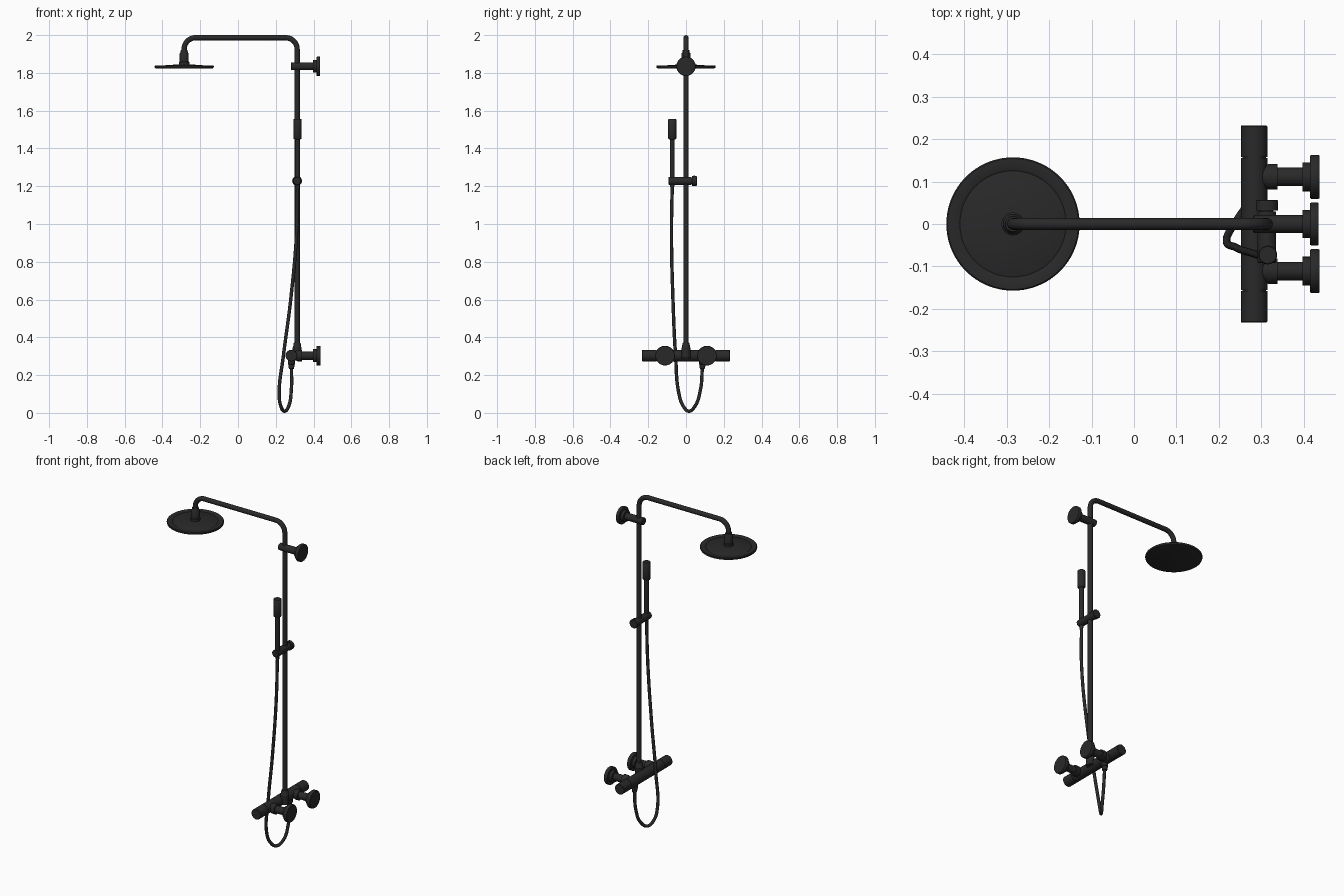
import bpy, math
from mathutils import Vector

cube = bpy.data.objects.get("Cube")
if cube:
    bpy.data.objects.remove(cube)

black = bpy.data.materials.new("matte_black")
black.use_nodes = True
COLOR = (0.022, 0.022, 0.022, 1)
black.diffuse_color = COLOR
bsdf = black.node_tree.nodes["Principled BSDF"]
bsdf.inputs["Base Color"].default_value = COLOR
bsdf.inputs["Roughness"].default_value = 0.5


def finish(obj):
    obj.data.materials.append(black)
    bpy.ops.object.select_all(action='DESELECT')
    obj.select_set(True)
    bpy.context.view_layer.objects.active = obj
    bpy.ops.object.shade_smooth_by_angle(angle=math.radians(35))
    return obj


def turned(name, origin, axis, profile, sides=48):
    """Closed solid of revolution; profile holds (distance along axis, radius)."""
    turn = Vector((0, 0, 1)).rotation_difference(Vector(axis))
    verts, faces = [], []
    for dist, radius in profile:
        for i in range(sides):
            a = math.tau * i / sides
            p = Vector((radius * math.cos(a), radius * math.sin(a), dist))
            verts.append(Vector(origin) + turn @ p)
    for r in range(len(profile) - 1):
        for i in range(sides):
            j = (i + 1) % sides
            b, t = r * sides, (r + 1) * sides
            faces.append((b + i, b + j, t + j, t + i))
    faces.append(tuple(reversed(range(sides))))
    faces.append(tuple(range(len(verts) - sides, len(verts))))
    mesh = bpy.data.meshes.new(name)
    mesh.from_pydata(verts, [], faces)
    obj = bpy.data.objects.new(name, mesh)
    bpy.context.collection.objects.link(obj)
    return finish(obj)


def tube(name, points, radius, smooth=False):
    """Round pipe along a poly path, or along a smooth spline."""
    curve = bpy.data.curves.new(name, 'CURVE')
    curve.dimensions = '3D'
    curve.bevel_depth = radius
    curve.bevel_resolution = 6
    curve.use_fill_caps = True
    curve.resolution_u = 12
    spline = curve.splines.new('BEZIER' if smooth else 'POLY')
    pts = spline.bezier_points if smooth else spline.points
    pts.add(len(points) - 1)
    for p, co in zip(pts, points):
        if smooth:
            p.co = co
            p.handle_left_type = p.handle_right_type = 'AUTO'
        else:
            p.co = (*co, 1)
    obj = bpy.data.objects.new(name, curve)
    bpy.context.collection.objects.link(obj)
    bpy.ops.object.select_all(action='DESELECT')
    obj.select_set(True)
    bpy.context.view_layer.objects.active = obj
    bpy.ops.object.convert(target='MESH')
    return finish(bpy.context.view_layer.objects.active)


X, Y, Z = (1, 0, 0), (0, 1, 0), (0, 0, 1)
COL, HEAD, BODY = 0.313, -0.285, 0.283   # x of column, rain head, mixer body
TOP, BEND, MIX = 1.986, 0.06, 0.303

# Column and overhead arm with two rounded bends
path = [(COL, 0, MIX)]
for cx, start in ((COL - BEND, 0), (HEAD + BEND, 90)):
    for k in range(13):
        a = math.radians(start + 90 * k / 12)
        path.append((cx + BEND * math.cos(a), 0, TOP - BEND + BEND * math.sin(a)))
path.append((HEAD, 0, 1.88))
tube("riser_pipe", path, 0.014)

# Rain head with raised rim step, and its swivel joint
turned("rain_head", (HEAD, 0, 0), Z,
       [(1.824, 0.150), (1.826, 0.155), (1.831, 0.157), (1.836, 0.157),
        (1.839, 0.154), (1.840, 0.130), (1.837, 0.125), (1.839, 0.120),
        (1.845, 0.030)], 96)
turned("head_joint", (HEAD, 0, 0), Z,
       [(1.838, 0.027), (1.858, 0.027), (1.860, 0.024), (1.902, 0.024),
        (1.908, 0.020), (1.920, 0.018)])

# Upper wall bracket
turned("upper_bracket_arm", (0, 0, 1.835), X,
       [(0.280, 0.018), (0.283, 0.021), (0.400, 0.021)])
turned("upper_bracket_flange", (0, 0, 1.835), X,
       [(0.397, 0.033), (0.415, 0.033), (0.415, 0.049), (0.418, 0.051),
        (0.432, 0.051), (0.435, 0.049)])

# Mixer body with a handle and grip tab at each end
turned("mixer_body", (BODY, 0, MIX), Y, [(-0.156, 0.031), (0.156, 0.031)])
for side, s in (("front", -1), ("back", 1)):
    turned(side + "_handle", (BODY, 0, MIX), (0, s, 0),
           [(0.153, 0.028), (0.158, 0.028), (0.158, 0.031),
            (0.230, 0.031), (0.232, 0.029)])
    bpy.ops.mesh.primitive_cube_add(size=1, location=(BODY - 0.023, s * 0.195, MIX))
    tab = bpy.context.object
    tab.name = side + "_handle_tab"
    tab.scale = (0.016, 0.074, 0.012)
    finish(tab)

    # Wall connection
    y = s * 0.111
    turned(side + "_wall_inlet", (0, y, MIX), X,
           [(BODY, 0.024), (0.302, 0.024), (0.316, 0.030), (0.338, 0.030),
            (0.338, 0.022), (0.400, 0.022)])
    turned(side + "_wall_flange", (0, y, MIX), X,
           [(0.397, 0.034), (0.415, 0.034), (0.415, 0.050), (0.418, 0.052),
            (0.434, 0.052), (0.437, 0.050)])

# Column socket on the mixer
turned("column_socket", (COL, 0, 0), Z,
       [(0.290, 0.024), (0.345, 0.024), (0.349, 0.021), (0.368, 0.019),
        (0.372, 0.016)])

# Sliding holder for the hand shower
turned("slider_clamp", (COL, 0, 1.228), Y,
       [(-0.092, 0.019), (-0.089, 0.022), (0.030, 0.022)])
turned("slider_knob", (COL, 0, 1.228), Y,
       [(0.024, 0.016), (0.032, 0.016), (0.032, 0.026), (0.055, 0.026),
        (0.057, 0.024)])
turned("slider_pin", (COL, 0.044, 1.228), Z, [(0.02, 0.004), (0.029, 0.004)], 16)

# Hand shower
turned("hand_shower", (COL + 0.002, -0.073, 0), Z,
       [(1.185, 0.009), (1.200, 0.011), (1.240, 0.013), (1.447, 0.013),
        (1.450, 0.020), (1.453, 0.022), (1.552, 0.022), (1.555, 0.020)])

# Hose outlet and hanging hose
turned("hose_outlet", (BODY, 0.087, 0), Z,
       [(0.232, 0.010), (0.235, 0.014), (0.256, 0.016), (0.258, 0.019),
        (0.290, 0.019)])
tube("hose", [(COL + 0.002, -0.073, 1.2), (0.310, -0.077, 0.95),
              (0.279, -0.069, 0.6), (0.240, -0.055, 0.3),
              (0.218, -0.037, 0.1), (0.227, -0.014, 0.035),
              (0.246, 0.015, 0.009), (0.268, 0.047, 0.035),
              (0.282, 0.076, 0.12), (BODY, 0.087, 0.245)], 0.009, True)
